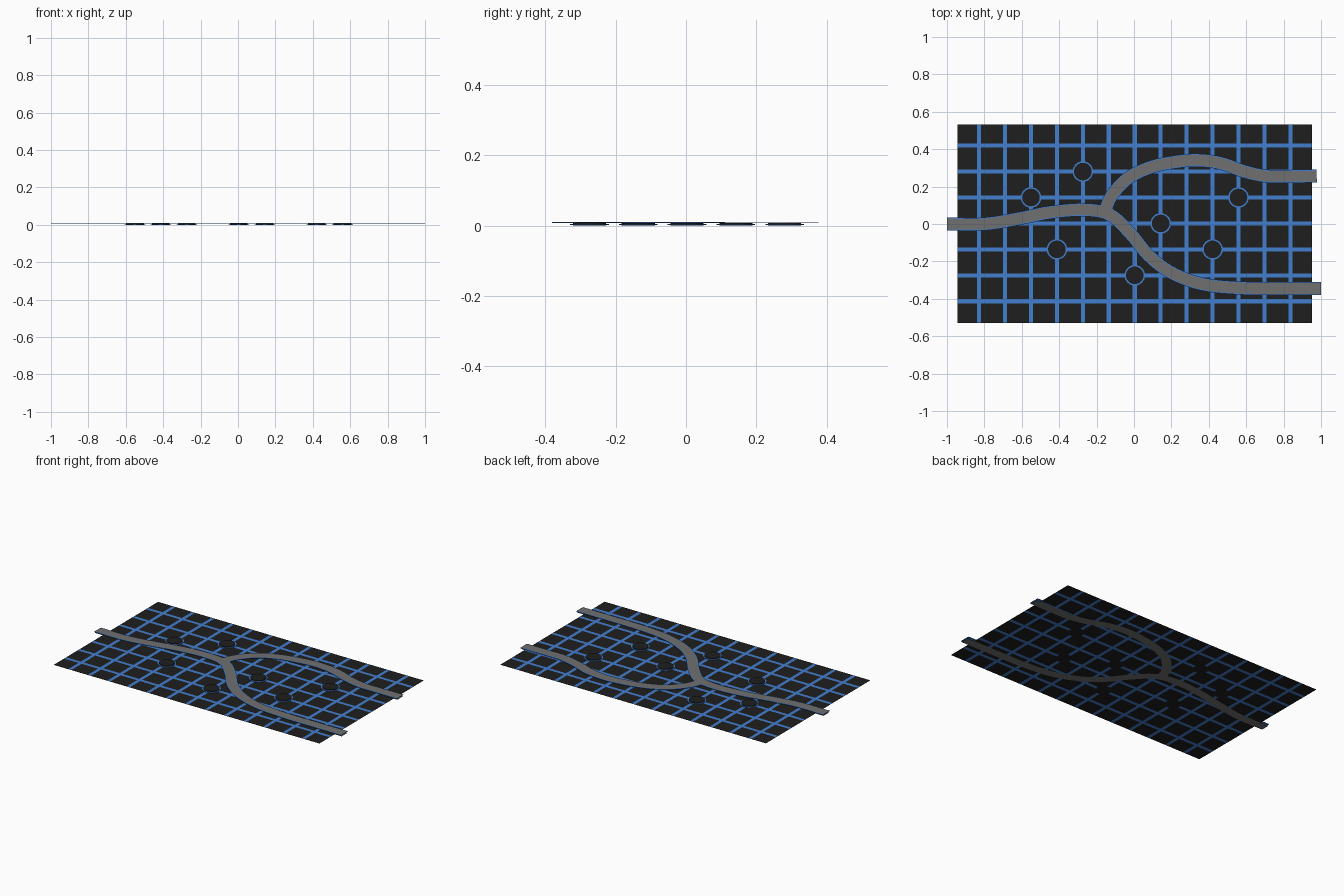
import bpy, bmesh, math
from mathutils import Vector

if "Cube" in bpy.data.objects:
    bpy.data.objects.remove(bpy.data.objects["Cube"])


def material(name, rgb):
    m = bpy.data.materials.new(name)
    m.diffuse_color = (*rgb, 1)
    m.use_nodes = True
    m.node_tree.nodes["Principled BSDF"].inputs["Base Color"].default_value = m.diffuse_color
    return m


BLACK = material("black", (0.013, 0.013, 0.013))
BLUE = material("blue", (0.055, 0.21, 0.62))
GREY = material("grey", (0.16, 0.16, 0.16))


def finish(name, bm, mats):
    me = bpy.data.meshes.new(name)
    bm.to_mesh(me)
    bm.free()
    for m in mats:
        me.materials.append(m)
    ob = bpy.data.objects.new(name, me)
    bpy.context.collection.objects.link(ob)
    return ob


# Ground board: black cells separated by blue grid lines
STEP, HALF = 0.1387, 0.011
line_x = [0.004 + STEP * (i - 6) for i in range(13)]
line_y = [0.003 + STEP * (3 - i) for i in range(7)]


def cuts(lines, lo, hi):
    return [lo] + [c + s for c in sorted(lines) for s in (-HALF, HALF)] + [hi]


xs, ys = cuts(line_x, -0.943, 0.951), cuts(line_y, -0.53, 0.533)
bm = bmesh.new()
grid = [[bm.verts.new((x, y, 0.0006)) for y in ys] for x in xs]
for i in range(len(xs) - 1):
    for j in range(len(ys) - 1):
        f = bm.faces.new((grid[i][j], grid[i + 1][j], grid[i + 1][j + 1], grid[i][j + 1]))
        f.material_index = 1 if (i % 2 or j % 2) else 0
finish("grid_board", bm, [BLACK, BLUE])

# Round nodes on the grid crossings: black disc with a flat blue rim
for n, (i, j) in enumerate([(2, 2), (4, 1), (3, 4), (6, 5), (7, 3), (9, 4), (10, 2)]):
    for name, r, z0, z1, mat in (("node_rim", 0.055, 0.0012, 0.004, BLUE),
                                 ("node_disc", 0.047, 0.0, 0.008, BLACK)):
        bm = bmesh.new()
        bmesh.ops.create_cone(bm, cap_ends=True, segments=32, radius1=r, radius2=r, depth=z1 - z0)
        bmesh.ops.translate(bm, verts=bm.verts, vec=(line_x[i], line_y[j], (z0 + z1) / 2))
        finish(f"{name}_{n + 1}", bm, [mat])


# Smooth path through control points
def spline(pts, steps=6):
    p = [Vector(q) for q in pts]
    p = [2 * p[0] - p[1]] + p + [2 * p[-1] - p[-2]]
    out = []
    for a, b, c, d in zip(p, p[1:], p[2:], p[3:]):
        for k in range(steps):
            t = k / steps
            out.append(0.5 * (2 * b + (c - a) * t + (2 * a - 5 * b + 4 * c - d) * t * t
                              + (3 * b - a - 3 * c + d) * t ** 3))
    return out + [p[-2]]


def ribbon(name, path, width, z, mat, thick=0.0):
    bm = bmesh.new()
    prev = None
    for k, p in enumerate(path):
        t = (path[min(k + 1, len(path) - 1)] - path[max(k - 1, 0)]).normalized()
        n = Vector((-t.y, t.x)) * width / 2
        row = [bm.verts.new((q.x, q.y, z)) for q in (p - n, p + n)]
        if prev:
            bm.faces.new((prev[0], row[0], row[1], prev[1]))
        prev = row
    ob = finish(name, bm, [mat])
    if thick:
        s = ob.modifiers.new("thickness", "SOLIDIFY")
        s.thickness, s.offset = thick, -1


main = spline([(-1, 0), (-0.8, 0.0), (-0.61, 0.03), (-0.45, 0.062), (-0.27, 0.076),
               (-0.13, 0.05), (-0.02, -0.05), (0.08, -0.17), (0.2, -0.26),
               (0.36, -0.32), (0.56, -0.342), (0.78, -0.345), (1, -0.345)])
branch = spline([(-0.155, 0.07), (-0.12, 0.15), (-0.035, 0.243), (0.085, 0.302),
                 (0.215, 0.331), (0.335, 0.341), (0.46, 0.326), (0.59, 0.281),
                 (0.7, 0.257), (0.8, 0.255), (0.977, 0.256)])

# Roads: blue-edged strip with a grey surface, plus the underside strip
for k, (label, path) in enumerate((("main_road", main), ("branch_road", branch))):
    ribbon(label + "_edge", path, 0.07, 0.0095 - 0.0002 * k, BLUE, 0.002)
    ribbon(label + "_surface", path, 0.057, 0.0105 + 0.0002 * k, GREY)
    ribbon(label + "_underside", path, 0.057, 0.0002 * k, GREY)
